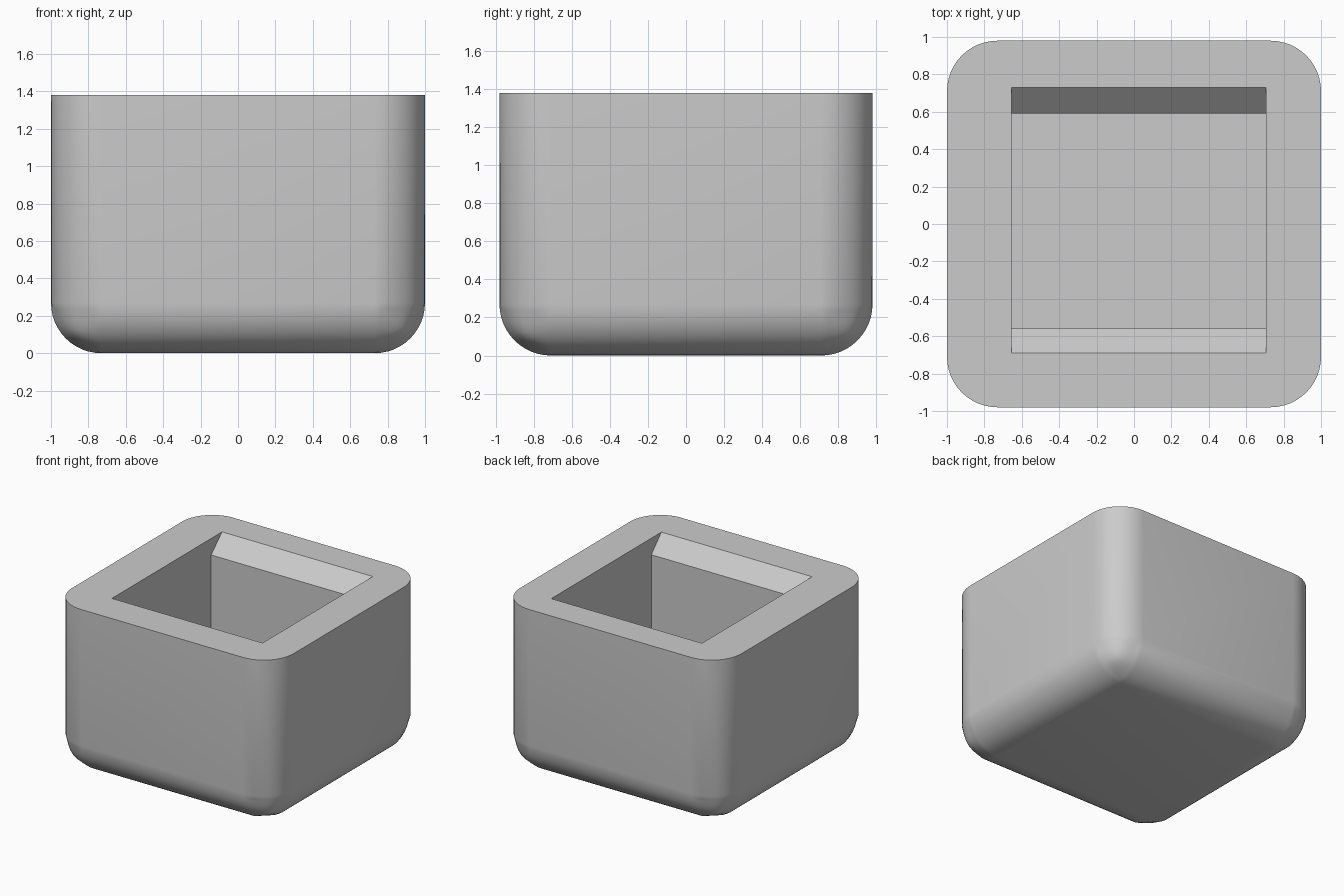
import bpy, bmesh
from mathutils import Vector

old = bpy.data.objects.get("Cube")
if old:
    bpy.data.objects.remove(old, do_unlink=True)

GREY = (0.6, 0.6, 0.6, 1)
mat = bpy.data.materials.new("plain grey")
mat.use_nodes = True
mat.diffuse_color = GREY
mat.node_tree.nodes["Principled BSDF"].inputs["Base Color"].default_value = GREY

HEIGHT, RADIUS, FLOOR = 1.38, 0.27, 0.27
HALF_X, HALF_Y = 1.0, 0.98


def rect(bm, x0, x1, y0, y1, z):
    return [bm.verts.new(p) for p in ((x0, y0, z), (x1, y0, z), (x1, y1, z), (x0, y1, z))]


def loft(bm, rings):
    """Skin a stack of four-cornered rings, capping both ends."""
    bm.faces.new(rings[0][::-1])
    for low, high in zip(rings, rings[1:]):
        for i in range(4):
            j = (i + 1) % 4
            bm.faces.new((low[i], low[j], high[j], high[i]))
    bm.faces.new(rings[-1])


def finish(bm, name):
    bmesh.ops.recalc_face_normals(bm, faces=bm.faces)
    mesh = bpy.data.meshes.new(name)
    bm.to_mesh(mesh)
    bm.free()
    mesh.materials.append(mat)
    obj = bpy.data.objects.new(name, mesh)
    bpy.context.collection.objects.link(obj)
    return obj


# Block with rounded sides and bottom, flat top
bm = bmesh.new()
loft(bm, [rect(bm, -HALF_X, HALF_X, -HALF_Y, HALF_Y, z) for z in (0, HEIGHT)])
edges = [e for e in bm.edges if min(v.co.z for v in e.verts) == 0]
bmesh.ops.bevel(bm, geom=edges, offset=RADIUS, segments=12, profile=0.5, affect='EDGES')
body = finish(bm, "box_body")

# Rectangular pocket, slightly off centre, with front and back lead-in slopes
bm = bmesh.new()
X0, X1 = -0.655, 0.705
loft(bm, [
    rect(bm, X0, X1, -0.56, 0.59, FLOOR),
    rect(bm, X0, X1, -0.56, 0.59, HEIGHT - 0.135),
    rect(bm, X0, X1, -0.69, 0.73, HEIGHT),
    rect(bm, X0, X1, -0.69, 0.73, HEIGHT + 0.2),
])
cutter = finish(bm, "pocket_cutter")
cutter.hide_render = True
cutter.hide_set(True)

cut = body.modifiers.new("pocket", 'BOOLEAN')
cut.operation = 'DIFFERENCE'
cut.solver = 'EXACT'
cut.object = cutter
bpy.context.view_layer.objects.active = body
body.select_set(True)
bpy.ops.object.modifier_apply(modifier=cut.name)
bpy.data.objects.remove(cutter, do_unlink=True)

# Smooth rounded walls, crisp rim and pocket
bpy.ops.object.shade_smooth_by_angle(angle=0.5)
